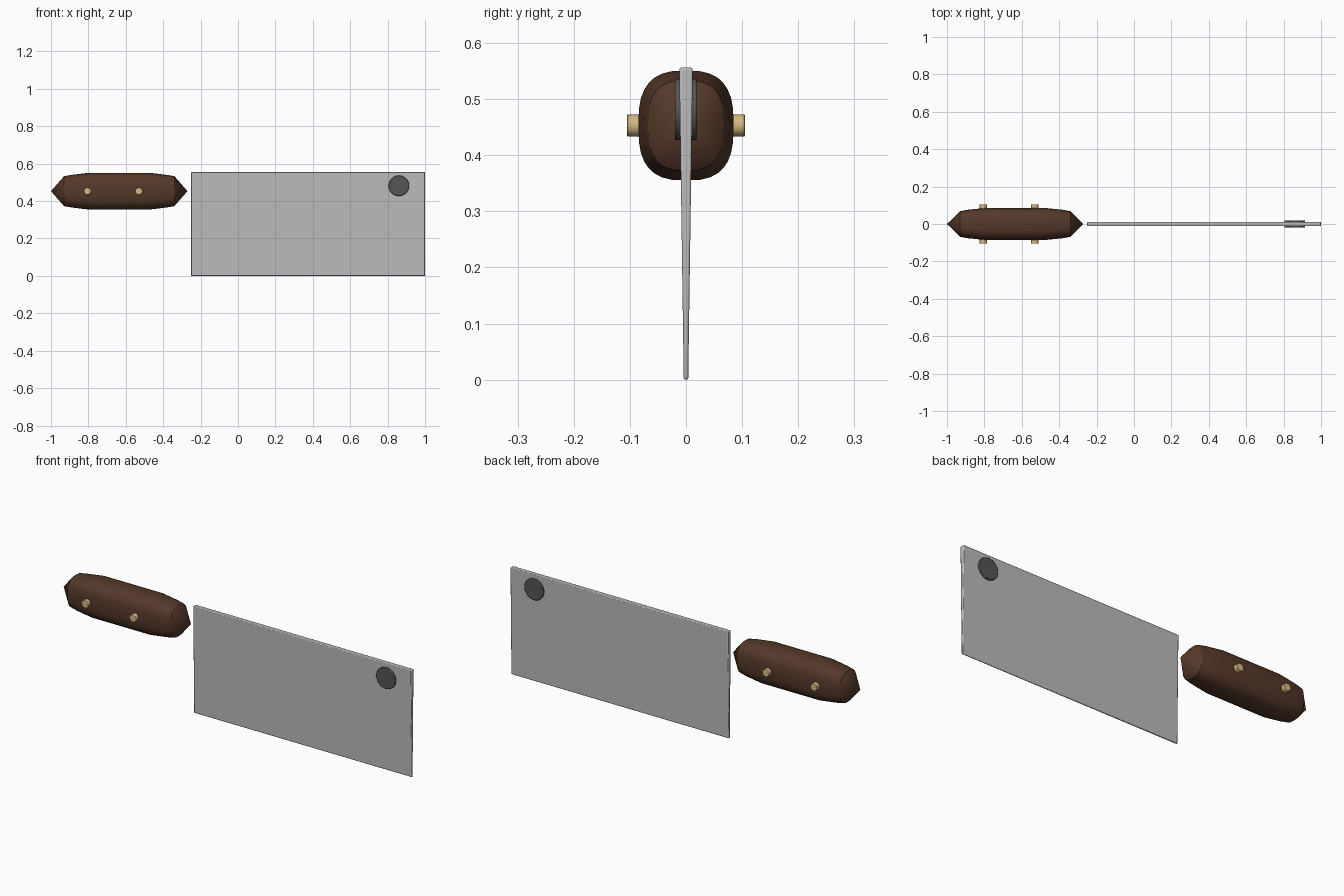
import bpy, bmesh, math
from mathutils import Matrix

cube = bpy.data.objects.get("Cube")
if cube:
    bpy.data.objects.remove(cube, do_unlink=True)


def material(name, r, g, b):
    m = bpy.data.materials.new(name)
    m.use_nodes = True
    m.diffuse_color = (r, g, b, 1)
    m.node_tree.nodes["Principled BSDF"].inputs["Base Color"].default_value = (r, g, b, 1)
    return m


STEEL = material("steel", 0.5, 0.5, 0.5)
WOOD = material("dark_wood", 0.09, 0.04, 0.022)
BRASS = material("brass", 0.65, 0.48, 0.22)
DARK = material("dark_grey", 0.09, 0.09, 0.09)


def finish(bm, name, mat, bevel=0, angle=40):
    bmesh.ops.recalc_face_normals(bm, faces=bm.faces)
    mesh = bpy.data.meshes.new(name)
    bm.to_mesh(mesh)
    bm.free()
    mesh.materials.append(mat)
    ob = bpy.data.objects.new(name, mesh)
    bpy.context.collection.objects.link(ob)
    if bevel:
        mod = ob.modifiers.new("soft_edges", "BEVEL")
        mod.width = bevel
        mod.segments = 2
    bpy.ops.object.select_all(action="DESELECT")
    ob.select_set(True)
    bpy.context.view_layer.objects.active = ob
    bpy.ops.object.shade_smooth_by_angle(angle=math.radians(angle))
    return ob


def cross_rod(name, mat, x, z, radius, half_depth, sides, bevel):
    """Cylinder lying along y, through the part."""
    bm = bmesh.new()
    bmesh.ops.create_cone(bm, cap_ends=True, segments=sides, radius1=radius,
                          radius2=radius, depth=2 * half_depth)
    turn = Matrix.Translation((x, 0, z)) @ Matrix.Rotation(math.pi / 2, 4, "X")
    bmesh.ops.transform(bm, matrix=turn, verts=bm.verts)
    return finish(bm, name, mat, bevel)


# Blade: a slab tapering from spine to cutting edge
bm = bmesh.new()
bmesh.ops.create_cube(bm, size=2)
for v in bm.verts:
    v.co.y *= 0.012 if v.co.z > 0 else 0.004
    v.co.x = 0.375 + 0.625 * v.co.x
    v.co.z = 0.278 + 0.278 * v.co.z
finish(bm, "blade", STEEL, 0.0035)

# Handle: rounded-square sections lofted to a point at both ends
MID_X, MID_Z, SIDES = -0.635, 0.453, 32
HALF = [(0.295, 0.068, 0.08), (0.255, 0.076, 0.087), (0.165, 0.085, 0.098)]
stations = [(-x, y, z) for x, y, z in HALF] + [(x, y, z) for x, y, z in reversed(HALF)]


def rounded(t):
    return math.copysign(abs(t) ** 0.72, t)


bm = bmesh.new()
rings = []
for x, y, z in stations:
    angles = [math.tau * i / SIDES for i in range(SIDES)]
    rings.append([bm.verts.new((MID_X + x, y * rounded(math.cos(a)),
                                MID_Z + z * rounded(math.sin(a)))) for a in angles])
for a, b in zip(rings, rings[1:]):
    for i in range(SIDES):
        j = (i + 1) % SIDES
        bm.faces.new((a[i], a[j], b[j], b[i]))
for ring, x in ((rings[0], -0.365), (rings[-1], 0.365)):
    tip = bm.verts.new((MID_X + x, 0, MID_Z))
    for i in range(SIDES):
        bm.faces.new((ring[i], ring[(i + 1) % SIDES], tip))
finish(bm, "handle", WOOD, angle=30)

# Rivets through the handle
for side, x in (("rear", -0.805), ("front", -0.53)):
    cross_rod(side + "_rivet", BRASS, x, MID_Z, 0.02, 0.105, 16, 0.002)

# Dark disc marking the hanging hole
cross_rod("hanging_hole_disc", DARK, 0.86, 0.482, 0.055, 0.02, 32, 0.003)
